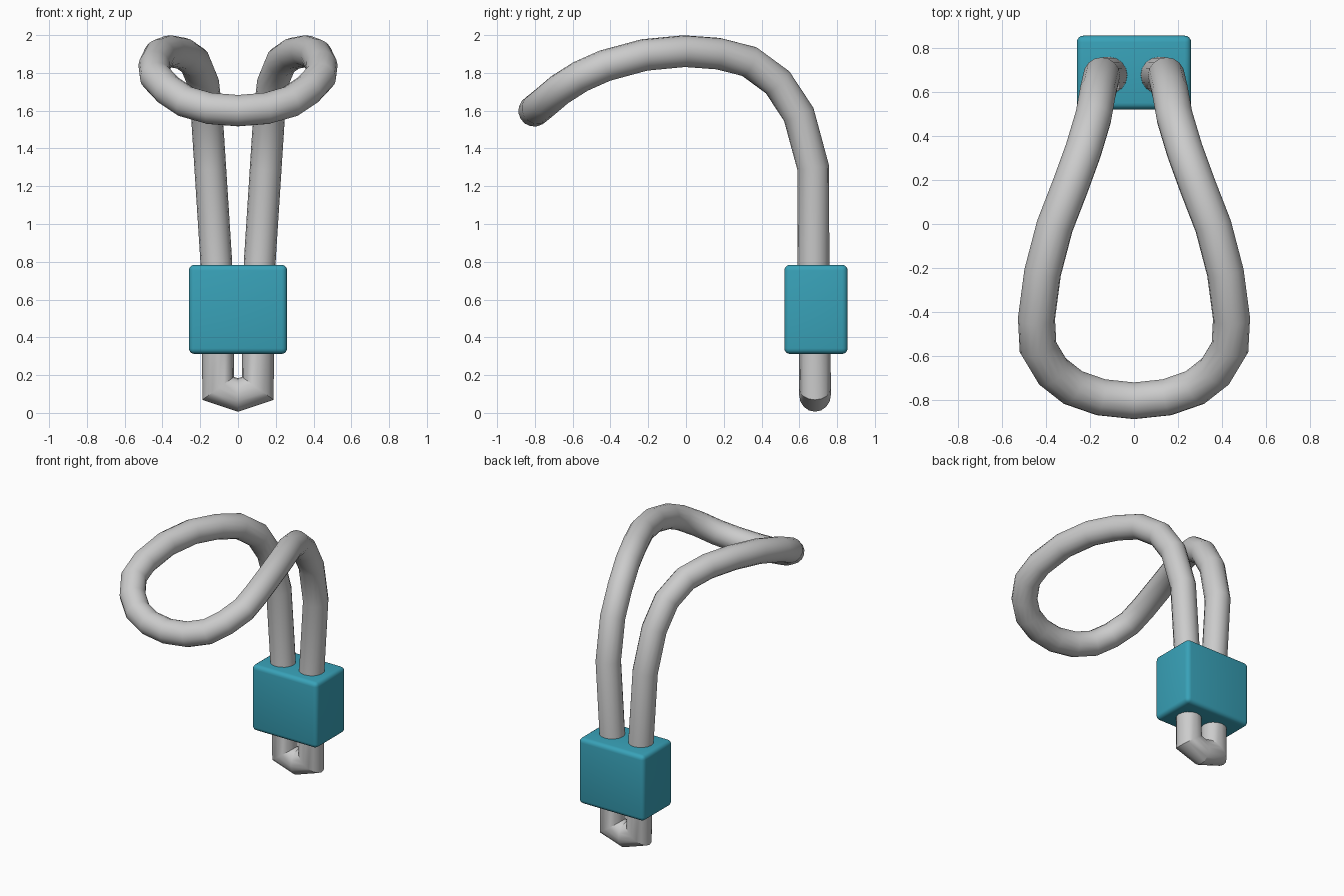
import bpy, bmesh, math
from mathutils import Vector

if "Cube" in bpy.data.objects:
    bpy.data.objects.remove(bpy.data.objects["Cube"])


def sweep_closed(name, path, radius, sides):
    """Round tube along a closed path with mitred corners."""
    n = len(path)
    pts = [Vector(p) for p in path]
    dirs = [(pts[(i + 1) % n] - pts[i]).normalized() for i in range(n)]
    normals = [(dirs[i - 1] + dirs[i]).normalized() for i in range(n)]
    # first ring, round about the incoming segment, cut by the mitre plane
    d = dirs[-1]
    u = Vector((0, 1, 0))
    u = (u - d * u.dot(d)).normalized()
    v = d.cross(u)
    bm = bmesh.new()
    rings = []
    offs = [radius * (math.cos(a) * u + math.sin(a) * v)
            for a in (2 * math.pi * k / sides for k in range(sides))]
    for i in range(n):
        d, m = dirs[i - 1], normals[i]
        offs = [o - d * (o.dot(m) / d.dot(m)) for o in offs]
        rings.append([bm.verts.new(pts[i] + o) for o in offs])
    for i in range(n):
        a, b = rings[i], rings[(i + 1) % n]
        for k in range(sides):
            j = (k + 1) % sides
            bm.faces.new((a[k], a[j], b[j], b[k]))
    bmesh.ops.recalc_face_normals(bm, faces=bm.faces)
    me = bpy.data.meshes.new(name)
    bm.to_mesh(me)
    bm.free()
    ob = bpy.data.objects.new(name, me)
    bpy.context.collection.objects.link(ob)
    return ob


def smooth(ob, angle):
    bpy.ops.object.select_all(action='DESELECT')
    ob.select_set(True)
    bpy.context.view_layer.objects.active = ob
    bpy.ops.object.shade_smooth_by_angle(angle=math.radians(angle))


# Cord loop: right half from the bottom knot to the front of the loop, then mirrored
half = [(0.105, 0.683, 0.13), (0.107, 0.68, 0.50), (0.115, 0.675, 0.80),
        (0.147, 0.673, 1.30), (0.165, 0.597, 1.58), (0.185, 0.485, 1.75),
        (0.23, 0.335, 1.86), (0.29, 0.17, 1.902), (0.36, -0.01, 1.915),
        (0.415, -0.22, 1.895), (0.443, -0.43, 1.838), (0.436, -0.56, 1.78),
        (0.37, -0.67, 1.71), (0.277, -0.743, 1.648), (0.15, -0.787, 1.612)]
path = ([(0, 0.683, 0.095)] + half + [(0, -0.803, 1.60)]
        + [(-x, y, z) for x, y, z in reversed(half)])
cord = sweep_closed("cord_loop", path, 0.084, 16)
smooth(cord, 30)

# Rounded block that clamps both cord legs
bpy.ops.mesh.primitive_cube_add(size=1, location=(0, 0.688, 0.548))
block = bpy.context.object
block.name = "clamp_block"
block.scale = (0.52, 0.335, 0.472)
bpy.ops.object.transform_apply(location=False, rotation=False, scale=True)
bev = block.modifiers.new("rounded_edges", 'BEVEL')
bev.width = 0.03
bev.segments = 4
bpy.ops.object.modifier_apply(modifier=bev.name)
smooth(block, 35)

teal = bpy.data.materials.new("teal")
teal.diffuse_color = (0.04, 0.36, 0.48, 1)
teal.use_nodes = True
teal.node_tree.nodes["Principled BSDF"].inputs["Base Color"].default_value = teal.diffuse_color
block.data.materials.append(teal)
